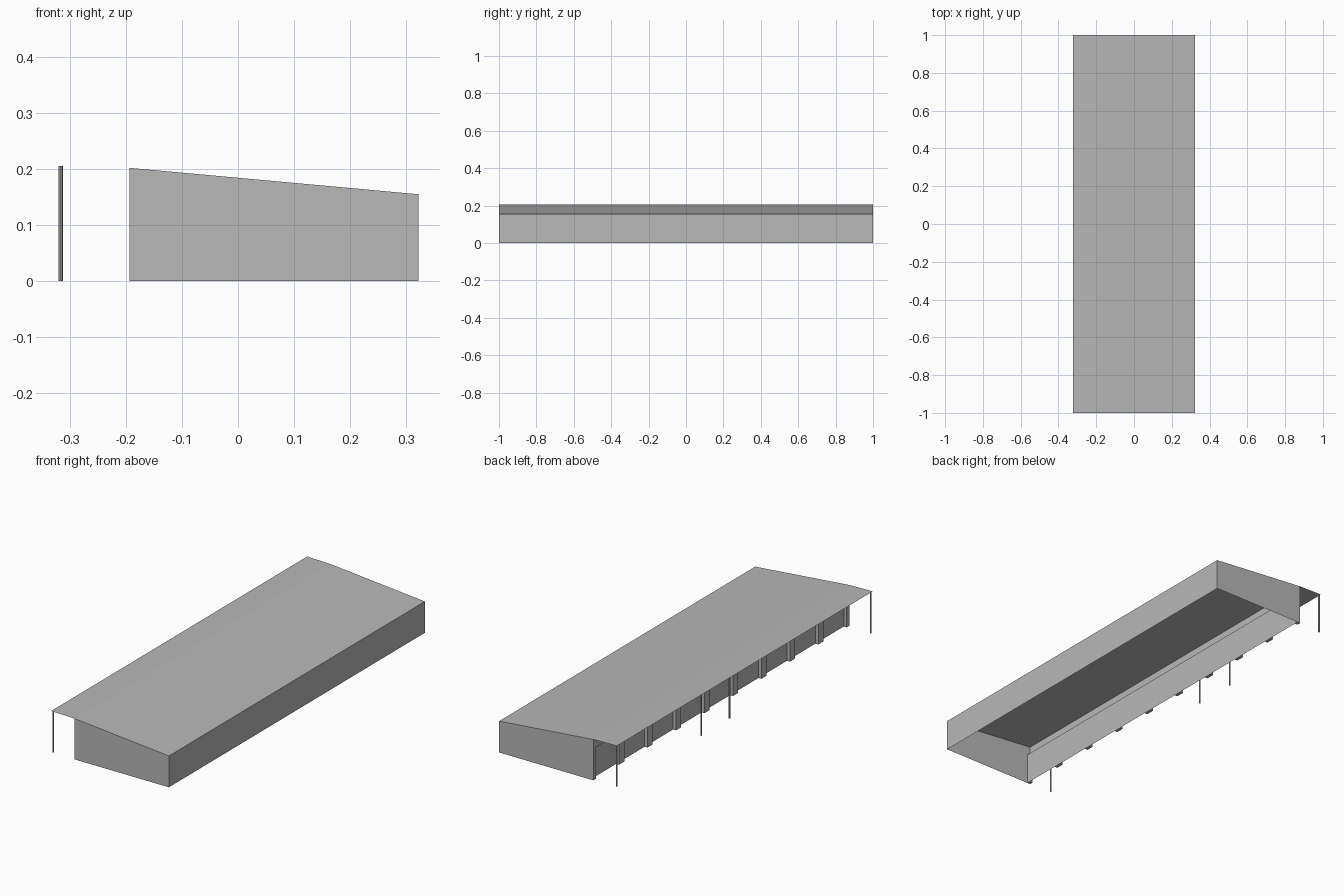
import bpy
import bmesh
from mathutils import Matrix, Vector

cube = bpy.data.objects.get("Cube")
if cube:
    bpy.data.objects.remove(cube, do_unlink=True)

GREY = (0.48, 0.48, 0.48, 1)
grey = bpy.data.materials.new("plain grey")
grey.use_nodes = True
grey.diffuse_color = GREY
grey.node_tree.nodes["Principled BSDF"].inputs["Base Color"].default_value = GREY

# Main dimensions
LOW_X, WALL_X, EAVE_X = 0.322, -0.193, -0.322
LOW_Z, WALL_Z, EAVE_Z = 0.155, 0.202, 0.205
PANEL_X, PANEL_Z = -0.177, 0.155
BAYS = 9
BAY = 2 / BAYS
HALF = 0.02  # half the width of a pier


def finish(name, bm):
    mesh = bpy.data.meshes.new(name)
    bm.to_mesh(mesh)
    bm.free()
    mesh.materials.append(grey)
    obj = bpy.data.objects.new(name, mesh)
    bpy.context.collection.objects.link(obj)
    return obj


def sheet(name, *outlines):
    """Thin sheets, one face for each outline."""
    bm = bmesh.new()
    for points in outlines:
        bm.faces.new([bm.verts.new(p) for p in points])
    bmesh.ops.remove_doubles(bm, verts=bm.verts, dist=0.0001)
    return finish(name, bm)


def box(name, low, high):
    bm = bmesh.new()
    low, high = Vector(low), Vector(high)
    place = Matrix.Translation((low + high) / 2) @ Matrix.Diagonal((*(high - low), 1))
    bmesh.ops.create_cube(bm, size=1, matrix=place)
    return finish(name, bm)


def upright(x, y0, y1, z0, z1):
    """Outline of a wall sheet facing -x."""
    return [(x, y0, z0), (x, y0, z1), (x, y1, z1), (x, y1, z0)]


# Sloping roof and the nearly level canopy
sheet("roof",
      [(WALL_X, -1, WALL_Z), (LOW_X, -1, LOW_Z), (LOW_X, 1, LOW_Z), (WALL_X, 1, WALL_Z)],
      [(EAVE_X, -1, EAVE_Z), (WALL_X, -1, WALL_Z), (WALL_X, 1, WALL_Z), (EAVE_X, 1, EAVE_Z)])

# End walls and closed long wall
for name, y in (("front_wall", -1), ("back_wall", 1)):
    profile = [(WALL_X, y, 0), (LOW_X, y, 0), (LOW_X, y, LOW_Z), (WALL_X, y, WALL_Z)]
    sheet(name, profile if y < 0 else profile[::-1])
sheet("long_wall", upright(LOW_X, 1, -1, 0, LOW_Z))

# Header above the bays
sheet("header", upright(WALL_X, -1, 1, PANEL_Z, WALL_Z))

# Piers between the bays
for i in range(BAYS + 1):
    y = -1 + i * BAY
    box(f"pier_{i + 1}", (WALL_X, max(y - HALF, -1), 0),
        (PANEL_X, min(y + HALF, 1), PANEL_Z))

# Recessed door panels with a narrow top ledge
for i in range(BAYS):
    y0 = -1 + i * BAY + HALF
    y1 = y0 + BAY - 2 * HALF
    sheet(f"door_panel_{i + 1}",
          upright(PANEL_X, y0, y1, 0, PANEL_Z),
          [(WALL_X, y0, PANEL_Z), (PANEL_X, y0, PANEL_Z),
           (PANEL_X, y1, PANEL_Z), (WALL_X, y1, PANEL_Z)])

# Slim canopy posts: two at the ends, two in the middle
for i, y in enumerate((-0.993, BAY / 2, BAY * 1.5, 0.993)):
    bm = bmesh.new()
    bmesh.ops.create_cone(bm, cap_ends=True, segments=8, radius1=0.0038, radius2=0.0038,
                          depth=EAVE_Z, matrix=Matrix.Translation((-0.316, y, EAVE_Z / 2)))
    finish(f"canopy_post_{i + 1}", bm)
